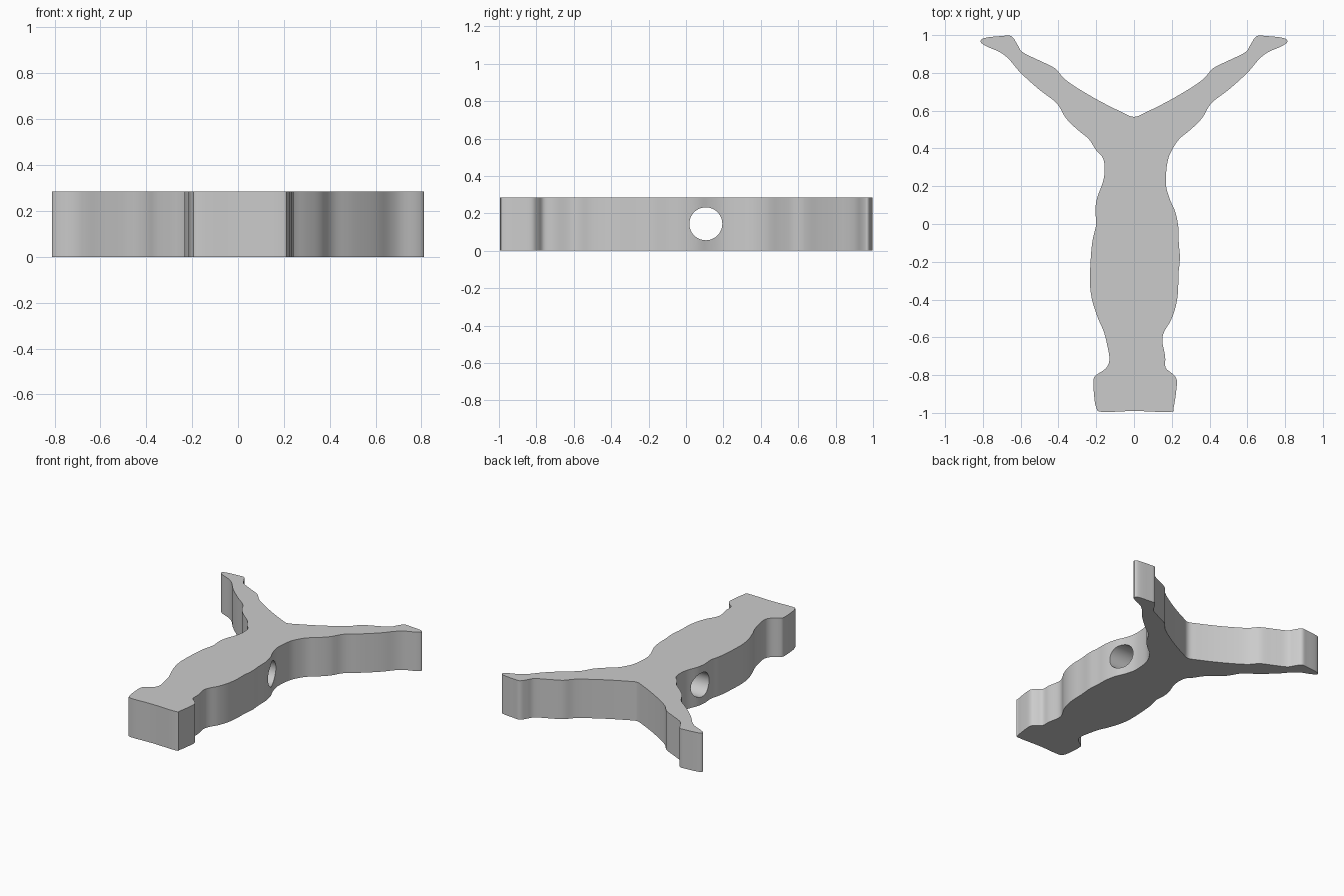
import bpy
import bmesh
from math import pi
from mathutils import Vector

HEIGHT = 0.285

default_cube = bpy.data.objects.get("Cube")
if default_cube:
    bpy.data.objects.remove(default_cube, do_unlink=True)

# Plain grey for the whole body
grey = bpy.data.materials.new("light_grey")
grey.use_nodes = True
grey_value = (0.6, 0.6, 0.6, 1)
grey.diffuse_color = grey_value
grey.node_tree.nodes["Principled BSDF"].inputs["Base Color"].default_value = grey_value

# Fork arm, from beside the notch out around the tip and back to the neck
arm = [(.06, .59), (.18, .65), (.3, .72), (.37, .77), (.42, .825), (.5, .865),
       (.59, .91), (.62, .955), (.65, .995), (.7, .995), (.79, .985),
       (.812, .965), (.78, .94), (.71, .91), (.66, .87), (.6, .8), (.5, .71),
       (.41, .64), (.36, .56), (.3, .5), (.24, .45), (.2, .39)]

# Handle sides, from the neck down to the butt (the grip is a little uneven)
left_grip = [(.18, .34), (.17, .27), (.17, .2), (.19, .13), (.22, .06),
             (.235, -.02), (.237, -.1), (.243, -.18), (.235, -.27),
             (.233, -.36), (.22, -.44), (.195, -.51), (.16, -.57),
             (.15, -.62), (.165, -.7), (.167, -.76), (.2, -.79),
             (.225, -.82), (.225, -.87), (.21, -.97), (.19, -.995)]
right_grip = [(-.165, .35), (-.155, .29), (-.165, .22), (-.195, .14),
              (-.205, .07), (-.2, 0), (-.22, -.09), (-.23, -.2),
              (-.233, -.32), (-.22, -.41), (-.19, -.5), (-.16, -.57),
              (-.14, -.65), (-.13, -.72), (-.15, -.765), (-.2, -.8),
              (-.215, -.83), (-.21, -.92), (-.2, -.97), (-.17, -.995)]


def smooth_loop(points, steps=4):
    """Closed rounded curve that passes through every point."""
    pts = [Vector(p) for p in points]
    count = len(pts)
    result = []
    for i in range(count):
        a, b, c, d = (pts[(i + k - 1) % count] for k in range(4))
        for s in range(steps):
            t = s / steps
            result.append(b + (c - a) * t / 2
                          + (a - b * 2.5 + c * 2 - d / 2) * t * t
                          + (b * 3 - a - c * 3 + d) * t ** 3 / 2)
    return result


def link_mesh(name, bm):
    bmesh.ops.recalc_face_normals(bm, faces=bm.faces)
    mesh = bpy.data.meshes.new(name)
    bm.to_mesh(mesh)
    bm.free()
    obj = bpy.data.objects.new(name, mesh)
    bpy.context.collection.objects.link(obj)
    return obj


# Y-shaped body: one outline extruded to an even thickness
mirrored_arm = [(-x, y) for x, y in arm]
outline = ([(0, .567)] + arm + left_grip + [(0, -.99)]
           + right_grip[::-1] + mirrored_arm[::-1])
bm = bmesh.new()
base = bm.faces.new([bm.verts.new((p.x, p.y, 0)) for p in smooth_loop(outline)])
extruded = bmesh.ops.extrude_face_region(bm, geom=[base], use_keep_orig=True)
top_verts = [g for g in extruded["geom"] if isinstance(g, bmesh.types.BMVert)]
bmesh.ops.translate(bm, verts=top_verts, vec=(0, 0, HEIGHT))
body = link_mesh("slingshot_body", bm)
body.data.materials.append(grey)

# Round hole running sideways through the neck
bpy.ops.mesh.primitive_cylinder_add(vertices=64, radius=.088, depth=1,
                                    location=(0, .106, .144),
                                    rotation=(0, pi / 2, 0))
cutter = bpy.context.object
cutter.name = "neck_hole_cutter"
cutter.data.materials.append(grey)

cut = body.modifiers.new("neck_hole", "BOOLEAN")
cut.operation = "DIFFERENCE"
cut.solver = "EXACT"
cut.object = cutter
bpy.ops.object.select_all(action="DESELECT")
body.select_set(True)
bpy.context.view_layer.objects.active = body
bpy.ops.object.modifier_apply(modifier=cut.name)
bpy.data.objects.remove(cutter, do_unlink=True)

# Soft sides with crisp top, bottom and hole rims
bpy.ops.object.shade_smooth_by_angle(angle=pi / 6)
